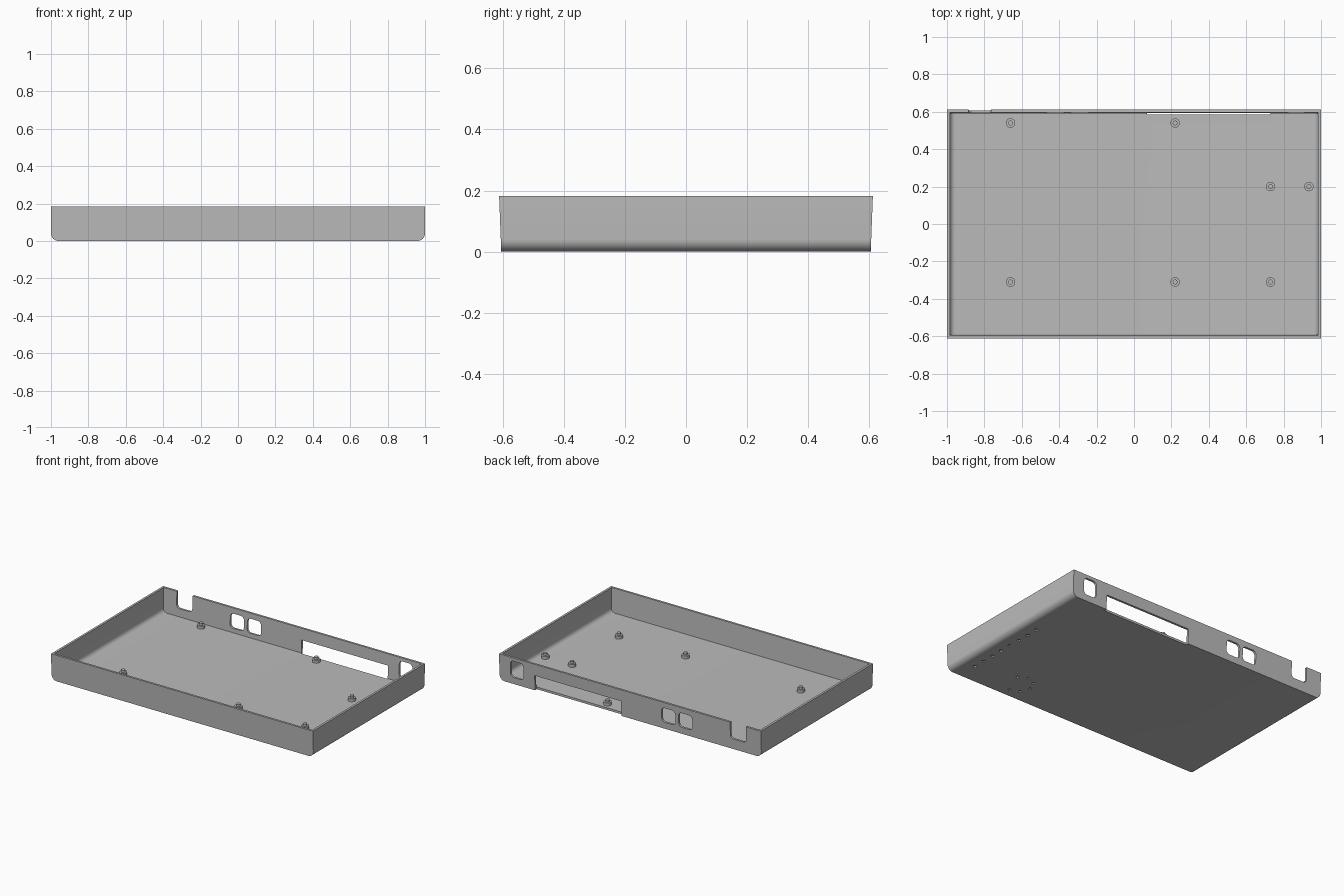
import bpy, bmesh, math
from mathutils import Matrix

cube = bpy.data.objects.get("Cube")
if cube:
    bpy.data.objects.remove(cube, do_unlink=True)

grey = bpy.data.materials.new("plain_grey")
grey.use_nodes = True
colour = (0.5, 0.5, 0.5, 1)
grey.diffuse_color = colour
grey.node_tree.nodes["Principled BSDF"].inputs["Base Color"].default_value = colour

HEIGHT, WALL, FLOOR = 0.183, 0.015, 0.015
DRAFT = 0.007 / HEIGHT


def make_object(name, bm):
    bmesh.ops.recalc_face_normals(bm, faces=bm.faces)
    mesh = bpy.data.meshes.new(name)
    bm.to_mesh(mesh)
    bm.free()
    mesh.materials.append(grey)
    obj = bpy.data.objects.new(name, mesh)
    bpy.context.collection.objects.link(obj)
    return obj


def rounded_profile(x0, x1, z0, z1, r_low, r_high=0, steps=8):
    """Rectangle in XZ with separate lower and upper corner radii."""
    corners = [(x1, z0, -1, 1, r_low, 270), (x1, z1, -1, -1, r_high, 0),
               (x0, z1, 1, -1, r_high, 90), (x0, z0, 1, 1, r_low, 180)]
    points = []
    for x, z, sx, sz, r, start in corners:
        for i in range(steps + 1 if r else 1):
            a = math.radians(start + 90 * i / steps)
            points.append((x + sx * r + r * math.cos(a), z + sz * r + r * math.sin(a)))
    return points


def prism(name, profile, y_front, y_back, draft=0):
    """Extrude an XZ profile along Y, leaning the ends outward by draft."""
    bm = bmesh.new()
    front = [bm.verts.new((x, y_front - draft * z, z)) for x, z in profile]
    back = [bm.verts.new((x, y_back + draft * z, z)) for x, z in profile]
    bm.faces.new(front)
    bm.faces.new(back)
    for i in range(len(profile)):
        j = (i + 1) % len(profile)
        bm.faces.new((front[i], front[j], back[j], back[i]))
    return make_object(name, bm)


def add_cylinder(bm, x, y, z0, z1, radius, sides=24):
    bmesh.ops.create_cone(bm, cap_ends=True, segments=sides, radius1=radius,
                          radius2=radius, depth=z1 - z0,
                          matrix=Matrix.Translation((x, y, (z0 + z1) / 2)))


def cut(target, cutter):
    cutter.hide_render = True
    mod = target.modifiers.new("cut", 'BOOLEAN')
    mod.operation, mod.solver, mod.object = 'DIFFERENCE', 'EXACT', cutter
    bpy.context.view_layer.objects.active = target
    bpy.ops.object.modifier_apply(modifier=mod.name)
    bpy.data.objects.remove(cutter, do_unlink=True)


def smooth(obj):
    bpy.ops.object.select_all(action='DESELECT')
    obj.select_set(True)
    bpy.context.view_layer.objects.active = obj
    bpy.ops.object.shade_smooth_by_angle(angle=math.radians(30))


# Tray shell with rounded lower side edges and drafted front and back walls
tray = prism("tray", rounded_profile(-1, 1, 0, HEIGHT, 0.04), -0.605, 0.605, DRAFT)
inside = rounded_profile(-1 + WALL, 1 - WALL, FLOOR, HEIGHT + 0.05, 0.03)
cut(tray, prism("cavity", inside, -0.605 + WALL, 0.605 - WALL, DRAFT))

# Back wall openings: power notch, twin ports, side port, wide slot
openings = [
    (-0.885, -0.765, 0.07, 0.25, 0.025, 0),
    (-0.475, -0.37, 0.045, 0.145, 0.025, 0.025),
    (-0.345, -0.24, 0.045, 0.145, 0.025, 0.025),
    (0.815, 0.915, 0.045, 0.16, 0.025, 0.025),
    (0.07, 0.73, -0.05, 0.103, 0, 0),
]
for spec in openings:
    cut(tray, prism("opening", rounded_profile(*spec), 0.585, 0.7))

# Shallow dimples under the floor: a row and a partial ring
bm = bmesh.new()
for i in range(8):
    add_cylinder(bm, 0.9, -0.46 + 0.084 * i, -0.02, 0.008, 0.012, 16)
for i in range(1, 7):
    a = math.radians(45 * i)
    add_cylinder(bm, 0.55 + 0.09 * math.cos(a), -0.455 + 0.09 * math.sin(a),
                 -0.02, 0.008, 0.01, 16)
cut(tray, make_object("dimples", bm))
smooth(tray)

# Stepped mounting pegs: wide base with a narrow pin
pegs = [(-0.66, 0.54), (0.22, 0.54), (-0.66, -0.31), (0.22, -0.31),
        (0.73, -0.31), (0.73, 0.2), (0.935, 0.2)]
for n, (x, y) in enumerate(pegs, 1):
    bm = bmesh.new()
    add_cylinder(bm, x, y, FLOOR - 0.005, 0.035, 0.025)
    add_cylinder(bm, x, y, 0.03, 0.05, 0.013)
    smooth(make_object(f"mounting_peg_{n}", bm))
